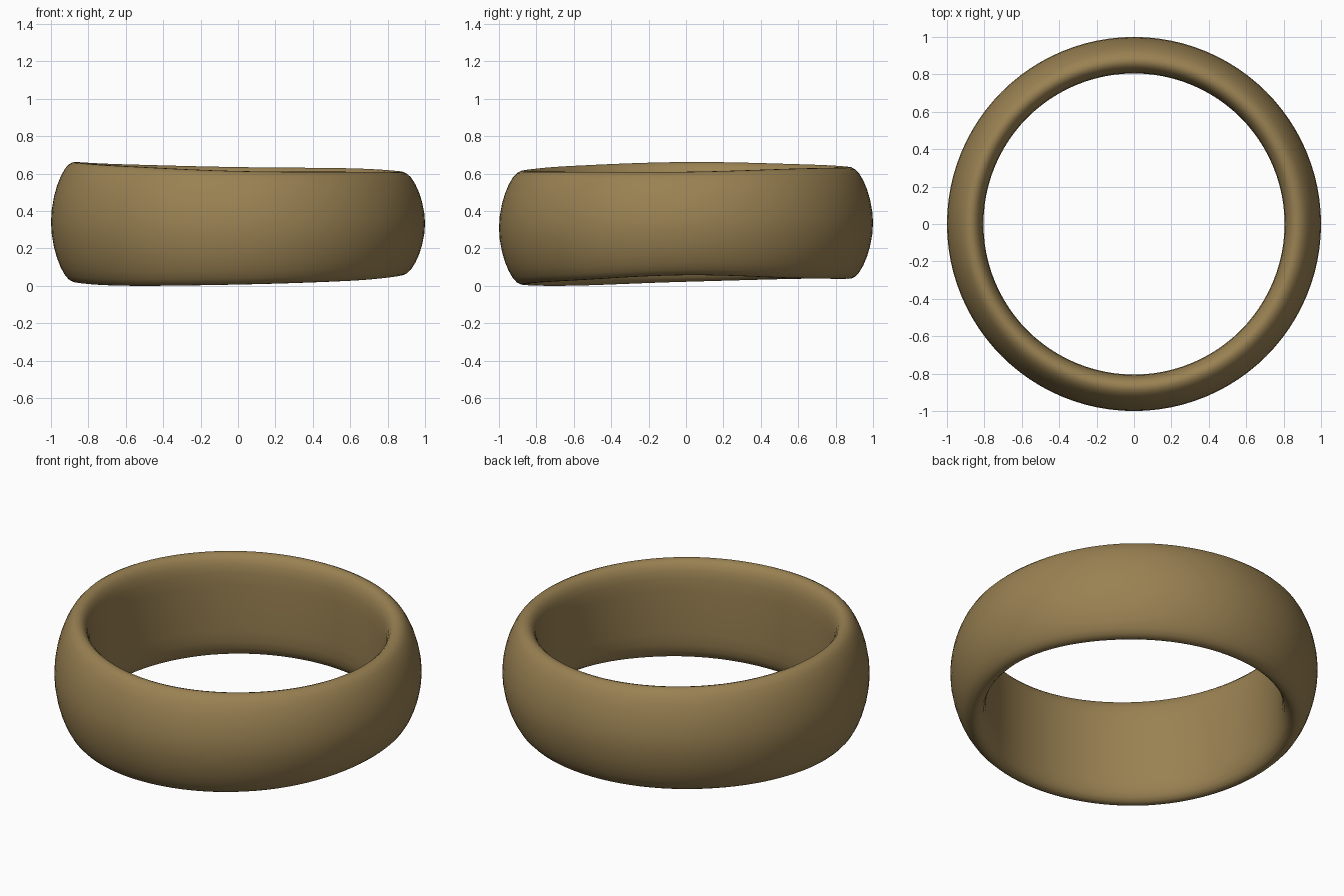
import bpy, bmesh, math

if "Cube" in bpy.data.objects:
    bpy.data.objects.remove(bpy.data.objects["Cube"])

SEGS = 96
# Rim heights every 45 degrees, counter-clockwise from +x
TOP = [0.612, 0.630, 0.637, 0.652, 0.664, 0.643, 0.616, 0.612]
BOTTOM = [0.059, 0.042, 0.040, 0.040, 0.024, 0.003, 0.009, 0.030]
# Half cross-section from outer middle to inner middle: (radius, height 0..1)
HALF = [(1.0, 0.0), (0.996, 0.2), (0.984, 0.42), (0.968, 0.6), (0.948, 0.76),
        (0.925, 0.89), (0.905, 0.96), (0.885, 0.995), (0.868, 1.0),
        (0.85, 0.98), (0.832, 0.92), (0.818, 0.82), (0.809, 0.68),
        (0.805, 0.45), (0.805, 0.0)]
PROFILE = HALF + [(r, -h) for r, h in HALF[-2:0:-1]]


def wave(table, a):
    """Smooth periodic interpolation of a table around the circle."""
    n = len(table)
    f = a / (2 * math.pi) * n
    i, t = int(f), f - int(f)
    p0, p1, p2, p3 = (table[(i + k) % n] for k in (-1, 0, 1, 2))
    return p1 + 0.5 * t * (p2 - p0 + t * (2*p0 - 5*p1 + 4*p2 - p3
                                        + t * (3*(p1 - p2) + p3 - p0)))


# Ring band: sweep the rounded section around z with gently uneven rims
bm = bmesh.new()
rings = []
for s in range(SEGS):
    a = 2 * math.pi * s / SEGS
    top, bot = wave(TOP, a), wave(BOTTOM, a)
    mid, half = (top + bot) / 2, (top - bot) / 2
    rings.append([bm.verts.new((r * math.cos(a), r * math.sin(a), mid + half * h))
                  for r, h in PROFILE])
n = len(PROFILE)
for s in range(SEGS):
    cur, nxt = rings[s], rings[(s + 1) % SEGS]
    for j in range(n):
        k = (j + 1) % n
        bm.faces.new((cur[j], nxt[j], nxt[k], cur[k])).smooth = True
low = min(v.co.z for v in bm.verts)
bmesh.ops.translate(bm, verts=bm.verts, vec=(0, 0, -low))
bmesh.ops.recalc_face_normals(bm, faces=bm.faces)
mesh = bpy.data.meshes.new("ring_band")
bm.to_mesh(mesh)
bm.free()
band = bpy.data.objects.new("ring_band", mesh)
bpy.context.collection.objects.link(band)

# Dull bronze colour
bronze = bpy.data.materials.new("dull bronze")
bronze.diffuse_color = (0.32, 0.22, 0.085, 1)
bronze.use_nodes = True
bronze.node_tree.nodes["Principled BSDF"].inputs["Base Color"].default_value = bronze.diffuse_color
mesh.materials.append(bronze)
